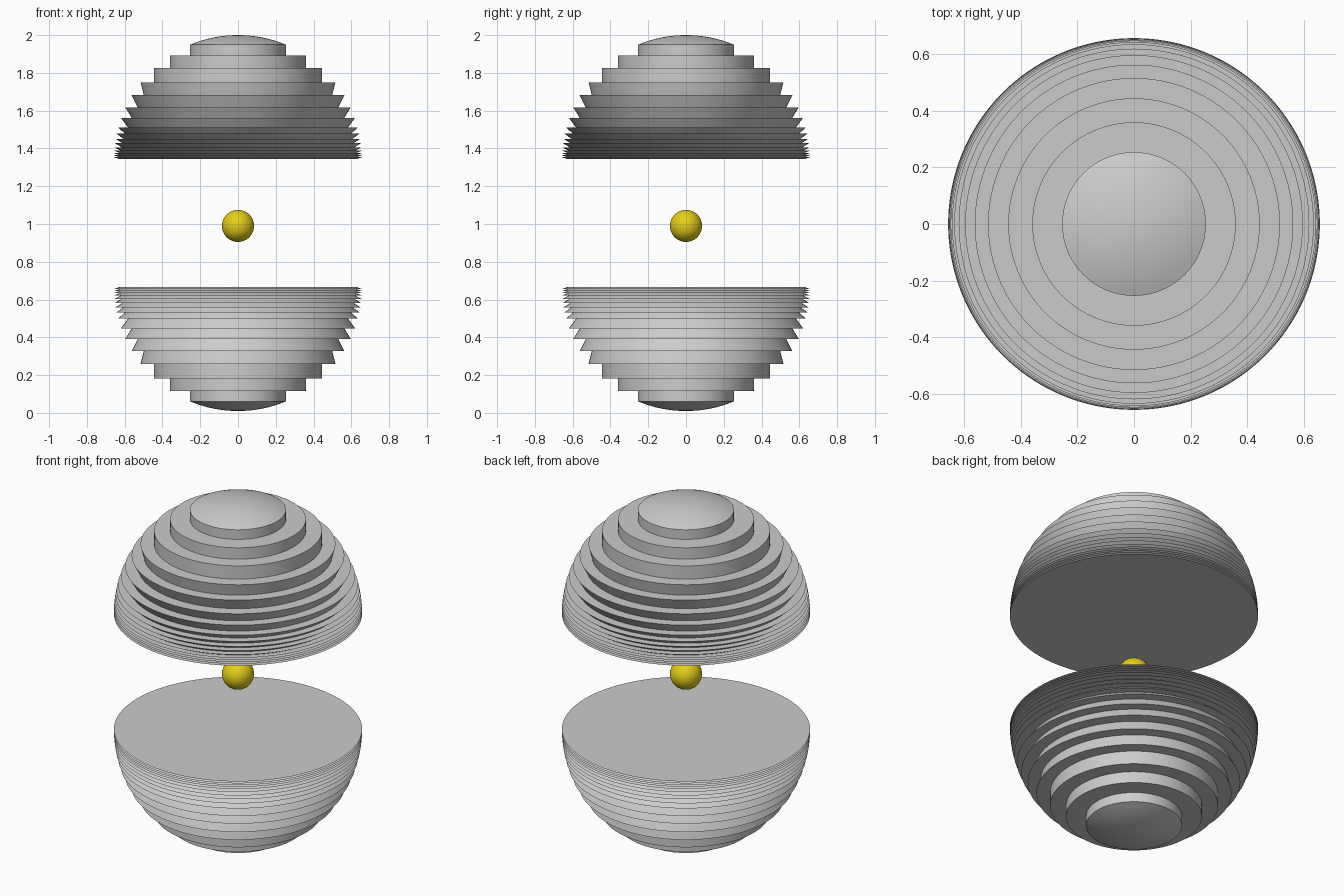
import bpy, bmesh, math

if "Cube" in bpy.data.objects:
    bpy.data.objects.remove(bpy.data.objects["Cube"])

R = 0.657          # envelope sphere radius
MID = 1.005        # height of the mirror plane
EQ = 0.338         # distance from mirror plane to each hemisphere's flat face
SEG = 128

# height of each step above the flat face, and undercut of the band below it
STEPS = [(.606, 0), (.550, 0), (.484, 0), (.407, .017), (.339, .032),
         (.275, .034), (.219, .037), (.168, .037), (.135, .036),
         (.108, .036), (.085, .035), (.063, .034), (.045, .033),
         (.032, .032), (.021, .030), (.011, .030)]


def on_sphere(h):
    return math.sqrt(max(R * R - h * h, 0))


def stepped_profile():
    a = math.acos(STEPS[0][0] / R)
    # smooth cap
    pts = [(R * math.sin(a * i / 8), R * math.cos(a * i / 8)) for i in range(8)]
    # undercut bands
    heights = [s[0] for s in STEPS] + [0]
    for i, (h, cut) in enumerate(STEPS):
        pts.append((on_sphere(h), h))
        pts.append((on_sphere(h) - cut, heights[i + 1]))
    # flat face
    pts += [(R, 0), (0, 0)]
    return pts


def hemisphere(name, side):
    bm = bmesh.new()
    vs = [bm.verts.new((r, 0, MID + side * (EQ + h))) for r, h in stepped_profile()]
    edges = [bm.edges.new(p) for p in zip(vs, vs[1:])]
    bmesh.ops.spin(bm, geom=vs + edges, cent=(0, 0, 0), axis=(0, 0, 1),
                   angle=2 * math.pi, steps=SEG, use_duplicate=False)
    bmesh.ops.remove_doubles(bm, verts=bm.verts, dist=1e-5)
    bmesh.ops.recalc_face_normals(bm, faces=bm.faces)
    me = bpy.data.meshes.new(name)
    bm.to_mesh(me)
    bm.free()
    ob = bpy.data.objects.new(name, me)
    bpy.context.collection.objects.link(ob)
    smooth(ob)


def smooth(ob):
    bpy.ops.object.select_all(action='DESELECT')
    ob.select_set(True)
    bpy.context.view_layer.objects.active = ob
    bpy.ops.object.shade_smooth_by_angle(angle=math.radians(20))


# two stepped hemispheres facing each other
hemisphere("upper_stepped_hemisphere", 1)
hemisphere("lower_stepped_hemisphere", -1)

# floating yellow ball between them
bpy.ops.mesh.primitive_uv_sphere_add(segments=48, ring_count=24, radius=0.085,
                                     location=(0, 0, 0.99))
ball = bpy.context.object
ball.name = "centre_ball"
yellow = bpy.data.materials.new("yellow")
yellow.diffuse_color = (0.8, 0.62, 0.01, 1)
yellow.use_nodes = True
yellow.node_tree.nodes["Principled BSDF"].inputs["Base Color"].default_value = yellow.diffuse_color
ball.data.materials.append(yellow)
smooth(ball)
